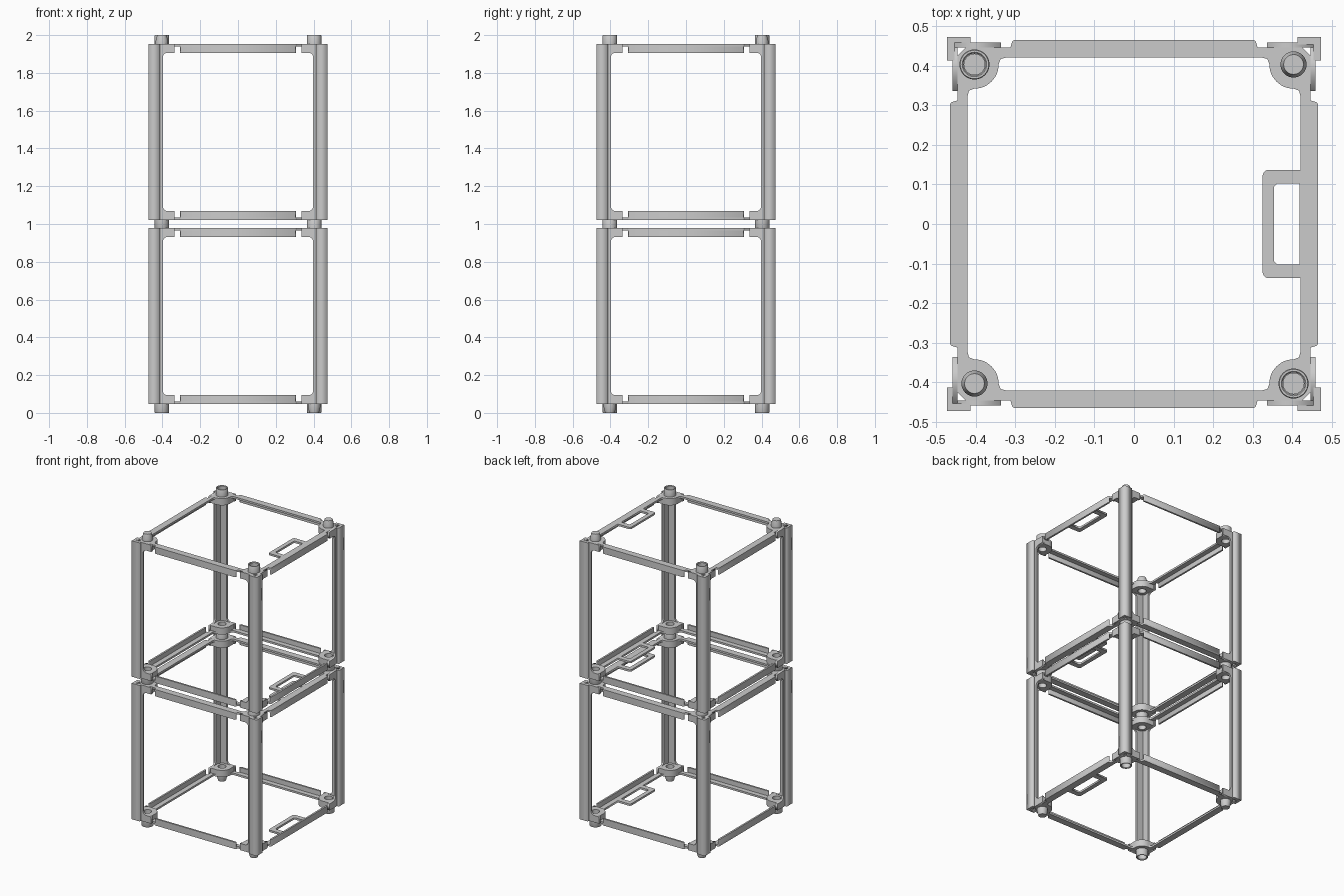
import bpy, bmesh
from math import pi, sin, cos
from mathutils import Matrix, Vector

if "Cube" in bpy.data.objects:
    bpy.data.objects.remove(bpy.data.objects["Cube"])

C = 0.403          # peg centre
PAD = 0.061        # corner pad radius
T = 0.013          # plate thickness
H = 0.046          # plate edge height
Z0, Z1 = 0.0475, 0.9775   # rail span inside one unit


def finish(bm, name):
    bmesh.ops.remove_doubles(bm, verts=bm.verts, dist=1e-5)
    bmesh.ops.recalc_face_normals(bm, faces=bm.faces)
    me = bpy.data.meshes.new(name)
    bm.to_mesh(me)
    bm.free()
    return me


def slab(name, loops, z0, z1):
    """Flat filled outline (first loop) with holes (other loops), z0 to z1."""
    cu = bpy.data.curves.new(name, 'CURVE')
    cu.dimensions, cu.fill_mode = '2D', 'BOTH'
    cu.extrude = (z1 - z0) / 2
    for pts in loops:
        sp = cu.splines.new('POLY')
        sp.points.add(len(pts) - 1)
        for p, (x, y) in zip(sp.points, pts):
            p.co = (x, y, 0, 1)
        sp.use_cyclic_u = True
    ob = bpy.data.objects.new(name, cu)
    bpy.context.collection.objects.link(ob)
    dg = bpy.context.evaluated_depsgraph_get()
    tmp = bpy.data.meshes.new_from_object(ob.evaluated_get(dg))
    bm = bmesh.new()
    bm.from_mesh(tmp)
    bmesh.ops.translate(bm, verts=bm.verts, vec=(0, 0, (z0 + z1) / 2))
    bpy.data.objects.remove(ob)
    return finish(bm, name)


def smooth(me):
    for p in me.polygons:
        p.use_smooth = abs(p.normal.z) < 0.5
    me.set_sharp_from_angle(angle=0.6)
    return me


def place(me, name, mat):
    ob = bpy.data.objects.new(name, me)
    bpy.context.collection.objects.link(ob)
    ob.matrix_world = mat


def arc(cx, cy, r, a0, a1, n=12):
    return [(cx + r * cos(a0 + (a1 - a0) * i / n), cy + r * sin(a0 + (a1 - a0) * i / n))
            for i in range(n + 1)]


def four(pts):
    """Repeat a corner path around the four corners."""
    out = []
    for k in range(4):
        c, s = round(cos(k * pi / 2)), round(sin(k * pi / 2))
        out += [(x * c - y * s, x * s + y * c) for x, y in pts]
    return out


# Plate sheet: outer ring with corner pads, handle and its window, peg holes
outer = four([(0.465, 0.302), (0.461, 0.308), (0.446, 0.312), (0.446, 0.425),
              (0.425, 0.446), (0.312, 0.446), (0.308, 0.461), (0.302, 0.465)])
pad_arc = arc(C, C, PAD, -pi / 2, -pi)
inner = four([(0.42, 0.325), (0.417, 0.337)] + pad_arc + [(0.337, 0.417), (0.325, 0.42)])
handle = ([(0.42, -0.137)] + arc(0.34, -0.122, 0.015, -pi / 2, -pi, 5)
          + arc(0.34, 0.122, 0.015, pi, pi / 2, 5) + [(0.42, 0.137)])
window = [(0.418, -0.102), (0.361, -0.102), (0.354, -0.095), (0.354, 0.095),
          (0.361, 0.102), (0.418, 0.102)]
holes = [arc(sx * C, sy * C, 0.026, 0, 2 * pi * 31 / 32, 31)
         for sx in (1, -1) for sy in (1, -1)]
sheet = slab("plate_sheet", [outer, handle + inner, window] + holes, 0, T)

# Upright edge flange, corner boss
edge = slab("plate_edge", [[(-0.302, 0.453), (0.302, 0.453), (0.308, 0.457),
                            (0.302, 0.465), (-0.302, 0.465), (-0.308, 0.457)]], 0.0005, H)
boss = smooth(slab("corner_boss", [
    [(0.446, C - PAD), (0.446, 0.425), (0.425, 0.446), (C - PAD, 0.446)]
    + pad_arc[::-1], holes[0]], 0.0005, H))

# Corner rail angle and side web with wider filleted ends
angle = slab("rail_angle", [[(0.413, 0.453), (0.453, 0.453), (0.453, 0.413),
                             (0.473, 0.413), (0.473, 0.473), (0.413, 0.473)]], Z0, Z1)
zb, zt = Z0 + H, Z1 - H
web = slab("rail_web", [[(0.453, Z0), (0.336, Z0), (0.336, zb)]
                        + arc(0.373, zb + 0.025, 0.025, -pi / 2, 0, 6)
                        + arc(0.373, zt - 0.025, 0.025, 0, pi / 2, 6)
                        + [(0.336, zt), (0.336, Z1), (0.453, Z1)]], -0.459, -0.446)

# Socket ring (bevelled tube) and tapered pin, both pointing down from z = 0
bm = bmesh.new()
prof = [(0.028, 0.001), (0.038, 0.001), (0.038, -0.044), (0.036, -0.0475),
        (0.031, -0.0475), (0.028, -0.044)]
vs = [bm.verts.new((r, 0, z)) for r, z in prof]
es = [bm.edges.new((vs[i], vs[(i + 1) % 6])) for i in range(6)]
bmesh.ops.spin(bm, geom=vs + es, cent=(0, 0, 0), axis=(0, 0, 1), angle=2 * pi,
               steps=32, use_merge=True)
socket = smooth(finish(bm, "socket"))
bm = bmesh.new()
for r1, r2, za, zc in ((0.033, 0.033, 0.001, -0.018), (0.033, 0.025, -0.018, -0.0475)):
    bmesh.ops.create_cone(bm, cap_ends=True, segments=32, radius1=r2, radius2=r1,
                          depth=za - zc, matrix=Matrix.Translation((0, 0, (za + zc) / 2)))
bmesh.ops.remove_doubles(bm, verts=bm.verts, dist=1e-5)
joint = [f for f in bm.faces if len(f.verts) > 4 and abs(f.calc_center_median().z + 0.018) < 1e-4]
bmesh.ops.delete(bm, geom=joint, context='FACES_ONLY')
pin = smooth(finish(bm, "pin"))

# Assemble two stacked units
for unit, dz in (("lower", 0.0), ("upper", 0.975)):
    lift = Matrix.Translation((0, 0, dz))
    for k in range(4):
        rot = lift @ Matrix.Rotation(k * pi / 2, 4, 'Z')
        place(angle, f"{unit}_rail_angle_{k}", rot)
        for s in (1, -1):
            place(web, f"{unit}_rail_web_{k}_{s}",
                  rot @ Matrix.Diagonal((s, 1, 1, 1)) @ Matrix.Rotation(pi / 2, 4, 'X'))
    for side, z, s in (("bottom", Z0, 1), ("top", Z1, -1)):
        base = lift @ Matrix.Translation((0, 0, z)) @ Matrix.Diagonal((1, 1, s, 1))
        place(sheet, f"{unit}_{side}_plate", base)
        for k in range(4):
            rot = base @ Matrix.Rotation(k * pi / 2, 4, 'Z')
            place(edge, f"{unit}_{side}_edge_{k}", rot)
            place(boss, f"{unit}_{side}_boss_{k}", rot)
            female = (k % 2 == 0) == (side == "bottom")
            place(socket if female else pin,
                  f"{unit}_{side}_{'socket' if female else 'pin'}_{k}",
                  rot @ Matrix.Translation((C, C, 0)))
